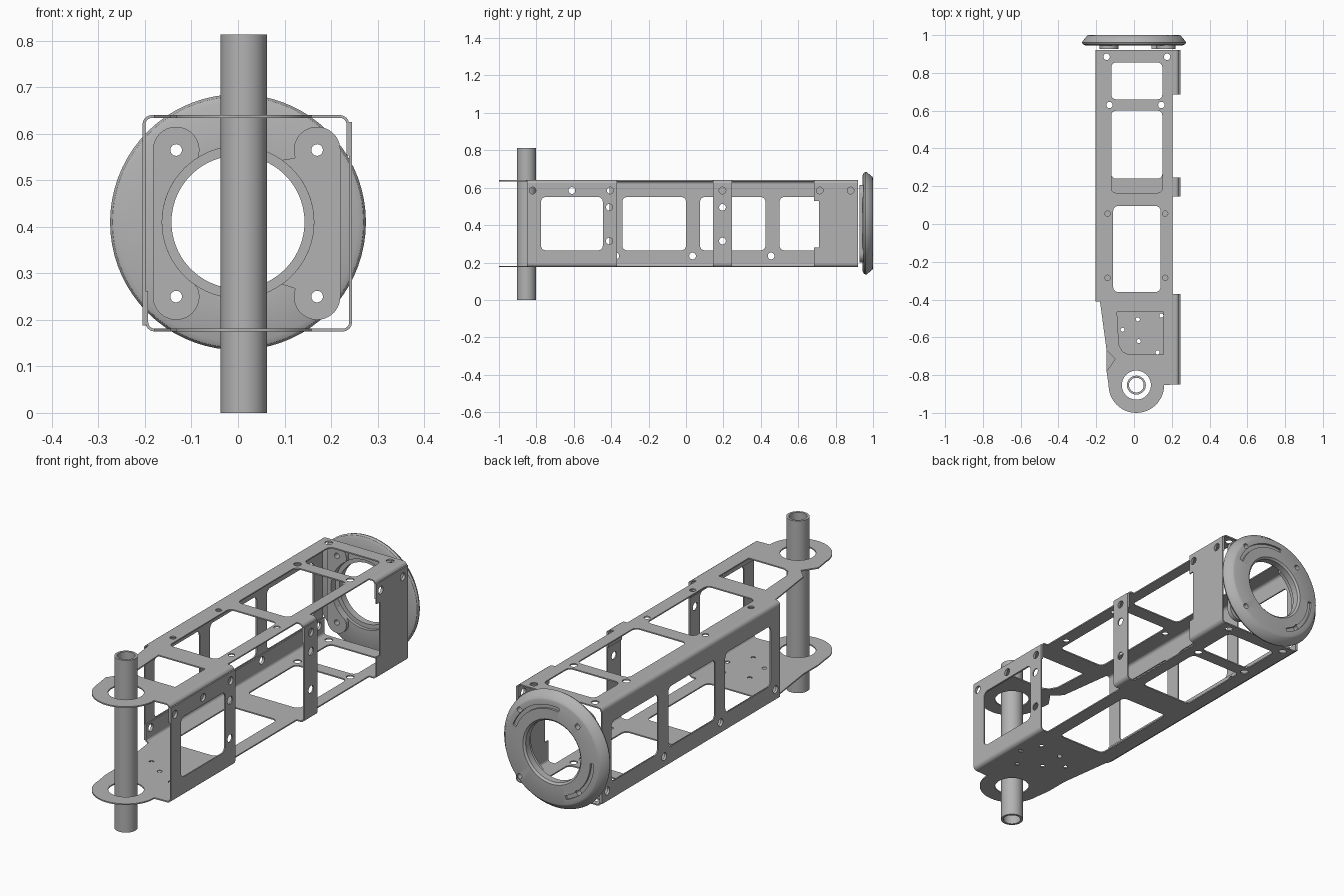
import bpy
import bmesh
from math import sin, cos, pi, radians
from mathutils import Matrix

default_cube = bpy.data.objects.get("Cube")
if default_cube:
    bpy.data.objects.remove(default_cube)

# One plain metal for the whole assembly
metal = bpy.data.materials.new("grey_metal")
metal.use_nodes = True
GREY = (0.45, 0.45, 0.45, 1)
metal.diffuse_color = GREY
metal.node_tree.nodes["Principled BSDF"].inputs["Base Color"].default_value = GREY

SHEET = 0.006
BEND = 0.02
BOTTOM, TOP = 0.175, 0.64
FRONT_EDGE, REAR_EDGE, WALL_FRONT = -0.85, 0.92, -0.41
TUBE = (0.0125, -0.853)
RING = (0, 0.41)


def arc(center, radius, start, end, steps=24):
    angles = [radians(start + (end - start) * i / steps) for i in range(steps + 1)]
    return [(center[0] + radius * cos(a), center[1] + radius * sin(a)) for a in angles]


def circle(center, radius, steps=24):
    return arc(center, radius, 0, 360, steps)[:-1]


def rounded(left, right, low, high, radius=0.025):
    """Rounded rectangle outline."""
    points = []
    for i, (u, v) in enumerate(((right, high), (left, high), (left, low), (right, low))):
        du = -radius if u == right else radius
        dv = -radius if v == high else radius
        points += arc((u + du, v + dv), radius, 90 * i, 90 * i + 90, 6)
    return points


def finish(name, mesh):
    mesh.materials.clear()
    mesh.materials.append(metal)
    mesh.shade_smooth()
    mesh.set_sharp_from_angle(angle=radians(30))
    obj = bpy.data.objects.new(name, mesh)
    bpy.context.collection.objects.link(obj)
    return obj


def plate(name, axis, low, high, outline, holes=()):
    """Extrude a flat outline with holes along an axis, from low to high."""
    curve = bpy.data.curves.new(name, "CURVE")
    curve.dimensions = "2D"
    curve.fill_mode = "BOTH"
    curve.extrude = (high - low) / 2
    for loop in [outline, *holes]:
        spline = curve.splines.new("POLY")
        spline.points.add(len(loop) - 1)
        for point, (u, v) in zip(spline.points, loop):
            point.co = (u, v, 0, 1)
        spline.use_cyclic_u = True
    helper = bpy.data.objects.new(name + "_curve", curve)
    bpy.context.collection.objects.link(helper)
    graph = bpy.context.evaluated_depsgraph_get()
    mesh = bpy.data.meshes.new_from_object(helper.evaluated_get(graph))
    bpy.data.objects.remove(helper)
    bpy.data.curves.remove(curve)
    middle = (low + high) / 2
    for vert in mesh.vertices:
        u, v, w = vert.co
        w += middle
        vert.co = {"x": (w, u, v), "y": (u, w, v), "z": (u, v, w)}[axis]
    bm = bmesh.new()
    bm.from_mesh(mesh)
    bmesh.ops.remove_doubles(bm, verts=bm.verts, dist=0.00001)
    bmesh.ops.recalc_face_normals(bm, faces=bm.faces)
    bm.to_mesh(mesh)
    bm.free()
    mesh.name = name
    return finish(name, mesh)


def bend(name, x, z, start, y_low, y_high):
    """Quarter-round fold of the sheet along y."""
    outer = arc((x, z), BEND, start, start + 90, 8)
    inner = arc((x, z), BEND - SHEET, start + 90, start, 8)
    return plate(name, "y", y_low, y_high, outer + inner)


TABS = {"front": (FRONT_EDGE, -0.37), "middle": (0.145, 0.245), "rear": (0.685, REAR_EDGE)}


def deck_outline(left, right, notch):
    """Long deck with a round lobe in front and tabs along the left side."""
    points = arc(TUBE, 0.147, 180, 360)
    for low, high in TABS.values():
        points += [(0.205, low), (right, low), (right, high), (0.205, high)]
    points[-1:] = [(left, REAR_EDGE), (left, WALL_FRONT), (-0.18, WALL_FRONT), (-0.145, -0.67)]
    return points + notch + [(-0.145, -0.78)]


# Upper and lower decks
corner_holes = [circle((x, y), 0.017) for x, y in
                ((-0.145, 0.885), (0.175, 0.885), (-0.13, 0.63), (0.145, 0.63))]
rivets = [circle((x, y), 0.014) for x in (-0.14, 0.165) for y in (0.055, -0.285)]
shared = corner_holes + [circle(TUBE, 0.077, 40),
                         rounded(-0.12, 0.15, 0.66, 0.855),
                         rounded(-0.11, 0.14, -0.36, 0.095)]
front_opening = [(-0.09, -0.465), (0.155, -0.465), (0.155, -0.69), (-0.03, -0.69),
                 (-0.06, -0.675), (-0.08, -0.64)]
small_holes = [circle((x, y), 0.011, 12) for x, y in
               ((0.02, -0.505), (0.025, -0.62), (0.145, -0.485), (0.125, -0.68),
                (-0.06, -0.56), (0.19, -0.58))]
top_left, top_right = -0.205 + BEND, 0.239 - BEND
low_left, low_right = -0.199 + BEND, 0.245 - BEND
plate("top_deck", "z", TOP - SHEET, TOP,
      deck_outline(top_left, top_right, [(-0.1, -0.715)]),
      shared + rivets + [rounded(-0.12, 0.15, 0.165, 0.6), front_opening])
plate("bottom_deck", "z", BOTTOM, BOTTOM + SHEET,
      deck_outline(low_left, low_right, []),
      shared + small_holes + [rounded(-0.12, 0.15, 0.24, 0.6)])

# Folds joining decks to walls
z_top, z_low = TOP - BEND, BOTTOM + BEND
bend("top_wall_fold", top_left, z_top, 90, WALL_FRONT, REAR_EDGE)
bend("bottom_wall_fold", low_left, z_low, 180, WALL_FRONT, REAR_EDGE)
for label, (low, high) in TABS.items():
    bend("top_fold_" + label, top_right, z_top, 0, low, high)
    bend("bottom_fold_" + label, low_right, z_low, 270, low, high)


def side_holes(*centers):
    return [circle(center, 0.018) for center in centers]


def box(low, high, bottom, top):
    return [(low, bottom), (high, bottom), (high, top), (low, top)]


# Right wall with three windows, and the short inner lip of the lower deck
WINDOW = (0.265, 0.55)
lip_holes = side_holes(*[(y, 0.235) for y in (-0.375, 0.035, 0.455, 0.88)])
windows = [rounded(low, high, *WINDOW) for low, high in
           ((-0.34, 0), (0.075, 0.425), (0.5, 0.85))]
plate("right_wall", "x", -0.205, -0.205 + SHEET,
      box(WALL_FRONT, REAR_EDGE, 0.188, z_top), lip_holes + windows)
plate("right_inner_lip", "x", -0.199, -0.199 + SHEET,
      box(WALL_FRONT, REAR_EDGE, z_low, 0.262), lip_holes)

# Left panels rising from the lower deck, and upper lips behind them
upper = 0.585
holes = {
    "front": side_holes((-0.82, upper), (-0.61, upper), (-0.405, upper),
                        (-0.41, 0.495), (-0.41, 0.315)),
    "middle": side_holes((0.195, upper), (0.195, 0.495), (0.195, 0.315)),
    "rear": side_holes((0.715, upper), (0.88, upper)),
}
lip_count = {"front": 3, "middle": 1, "rear": 2}
panel_top = 0.625
for label, (low, high) in TABS.items():
    outline = box(low, high, z_low, panel_top)
    cuts = list(holes[label])
    if label == "front":
        cuts.append(rounded(-0.775, -0.445, *WINDOW))
    if label == "rear":
        outline[3:] = [(low, panel_top), (low, 0.53), (0.71, 0.53), (0.71, 0.28), (low, 0.28)]
    plate("left_panel_" + label, "x", 0.239, 0.245, outline, cuts)
    plate("left_lip_" + label, "x", 0.233, 0.239, box(low, high, 0.553, z_top),
          holes[label][:lip_count[label]])

# Upright tube through both lobes
plate("upright_tube", "z", 0, 0.813, circle(TUBE, 0.05, 48), [circle(TUBE, 0.039, 48)])

# Mounting pads between frame and end ring
bolts = [(0.0185 + side * 0.1515, z) for side in (-1, 1) for z in (0.25, 0.565)]
for label, side in (("right", -1), ("left", 1)):
    low_bolt, high_bolt = [b for b in bolts if (b[0] > 0) == (side > 0)]
    if side < 0:
        outline = (arc(high_bolt, 0.05, 180, -20) + arc(RING, 0.163, 125, 235)
                   + arc(low_bolt, 0.05, 20, -180))
    else:
        outline = (arc(high_bolt, 0.05, 0, 200) + arc(RING, 0.163, 55, -55)
                   + arc(low_bolt, 0.05, 160, 360))
    plate("mounting_pad_" + label, "y", 0.927, 0.948, outline,
          [circle(b, 0.0125) for b in (low_bolt, high_bolt)])

# Bevelled end ring, revolved about its axis
profile = [(0.163, 0.945), (0.258, 0.945), (0.27, 0.951), (0.275, 0.96), (0.273, 0.967),
           (0.248, 0.997), (0.24, 1), (0.152, 1), (0.143, 0.992), (0.143, 0.96), (0.163, 0.96)]
bm = bmesh.new()
verts = [bm.verts.new((r, y, RING[1])) for r, y in profile]
edges = [bm.edges.new((verts[i - 1], verts[i])) for i in range(len(verts))]
bmesh.ops.spin(bm, geom=verts + edges, cent=(0, 0, RING[1]), axis=(0, 1, 0),
               angle=2 * pi, steps=72, use_duplicate=False)
bmesh.ops.remove_doubles(bm, verts=bm.verts, dist=0.0001)
bmesh.ops.recalc_face_normals(bm, faces=bm.faces)
ring_mesh = bpy.data.meshes.new("end_ring")
bm.to_mesh(ring_mesh)
bm.free()
end_ring = finish("end_ring", ring_mesh)

# Bolt holes and two shallow curved grooves cut in the ring
cutters = [plate("bolt_cutter", "y", 0.9, 1.1, circle(b, 0.0125)) for b in bolts]
for start, end in ((20, 100), (180, 250)):
    band = arc(RING, 0.218, start, end) + arc(RING, 0.2, end, start)
    cutters.append(plate("groove_cutter", "y", 0.99, 1.1, band))
for cutter in cutters:
    cut = end_ring.modifiers.new("cut", "BOOLEAN")
    cut.operation = "DIFFERENCE"
    cut.solver = "EXACT"
    cut.object = cutter
graph = bpy.context.evaluated_depsgraph_get()
cut_mesh = bpy.data.meshes.new_from_object(end_ring.evaluated_get(graph))
end_ring.modifiers.clear()
end_ring.data = cut_mesh
cut_mesh.shade_smooth()
cut_mesh.set_sharp_from_angle(angle=radians(30))
for cutter in cutters:
    bpy.data.objects.remove(cutter)
